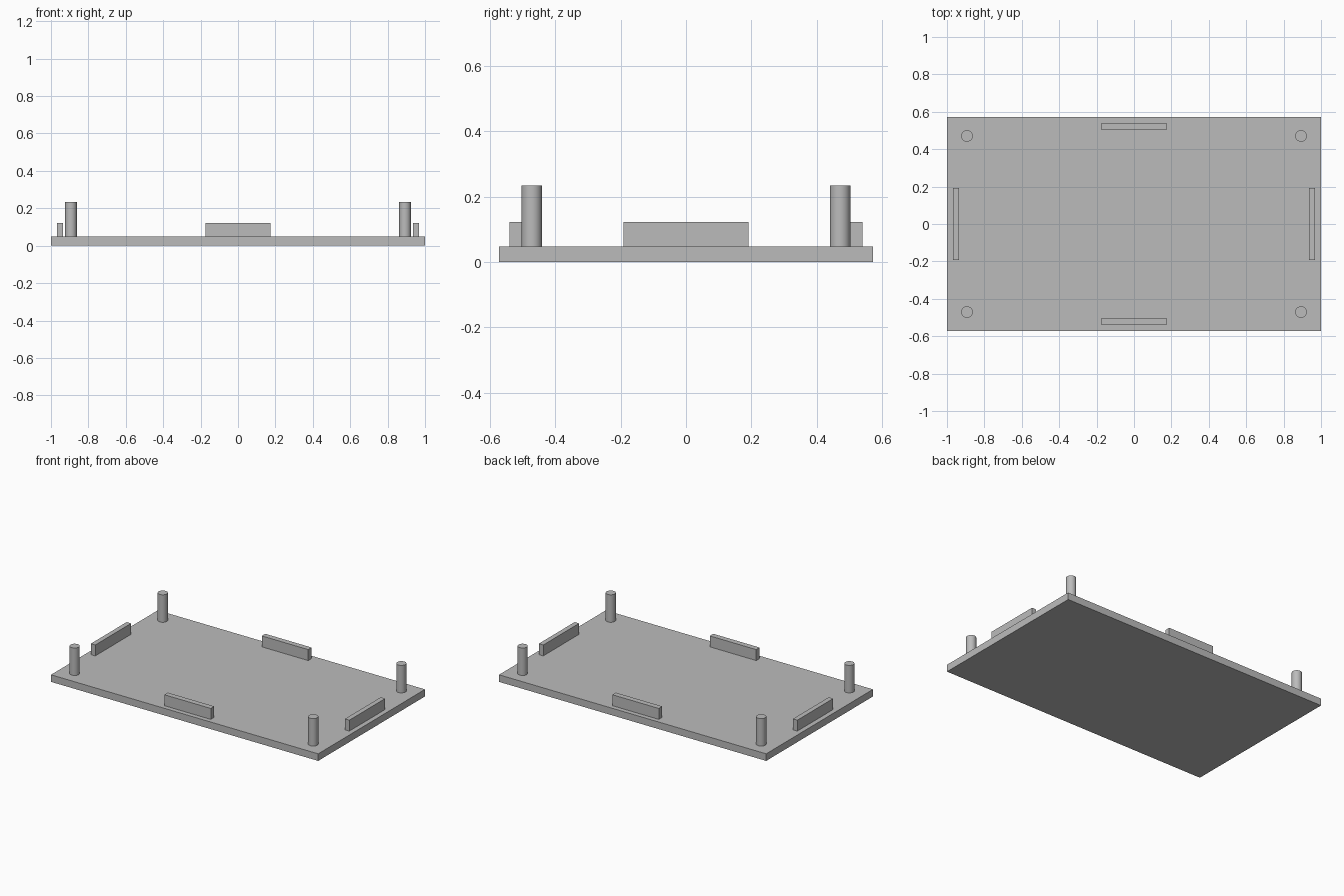
import bpy
import math

if "Cube" in bpy.data.objects:
    bpy.data.objects.remove(bpy.data.objects["Cube"], do_unlink=True)

# Single plain grey material
GREY = (0.5, 0.5, 0.5, 1.0)
grey = bpy.data.materials.new("plain_grey")
grey.use_nodes = True
grey.diffuse_color = GREY
grey.node_tree.nodes["Principled BSDF"].inputs["Base Color"].default_value = GREY

BASE_TOP = 0.048
RAIL_TOP = 0.122
POST_TOP = 0.234


def finish(name):
    obj = bpy.context.object
    obj.name = name
    obj.data.materials.append(grey)
    return obj


def box(name, x, y, size_x, size_y, bottom, top):
    bpy.ops.mesh.primitive_cube_add(size=1, location=(x, y, (bottom + top) / 2))
    bpy.context.object.scale = (size_x, size_y, top - bottom)
    bpy.ops.object.transform_apply(location=False, rotation=False, scale=True)
    return finish(name)


def post(name, x, y):
    bpy.ops.mesh.primitive_cylinder_add(
        vertices=48, radius=0.031, depth=POST_TOP - BASE_TOP,
        location=(x, y, (BASE_TOP + POST_TOP) / 2))
    bpy.ops.object.shade_smooth_by_angle(angle=math.radians(30))
    return finish(name)


# Base plate
box("base_plate", 0, 0, 2.0, 1.142, 0, BASE_TOP)

# Locating rails along the middle of each edge
for side, s in (("front", -1), ("back", 1)):
    box(side + "_rail", 0, s * 0.521, 0.348, 0.037, BASE_TOP, RAIL_TOP)
for side, s in (("right", -1), ("left", 1)):
    box(side + "_rail", s * 0.951, 0, 0.033, 0.383, BASE_TOP, RAIL_TOP)

# Corner posts
for depth, sy in (("front", -1), ("back", 1)):
    for side, sx in (("right", -1), ("left", 1)):
        post(f"{depth}_{side}_post", sx * 0.893, sy * 0.471)
